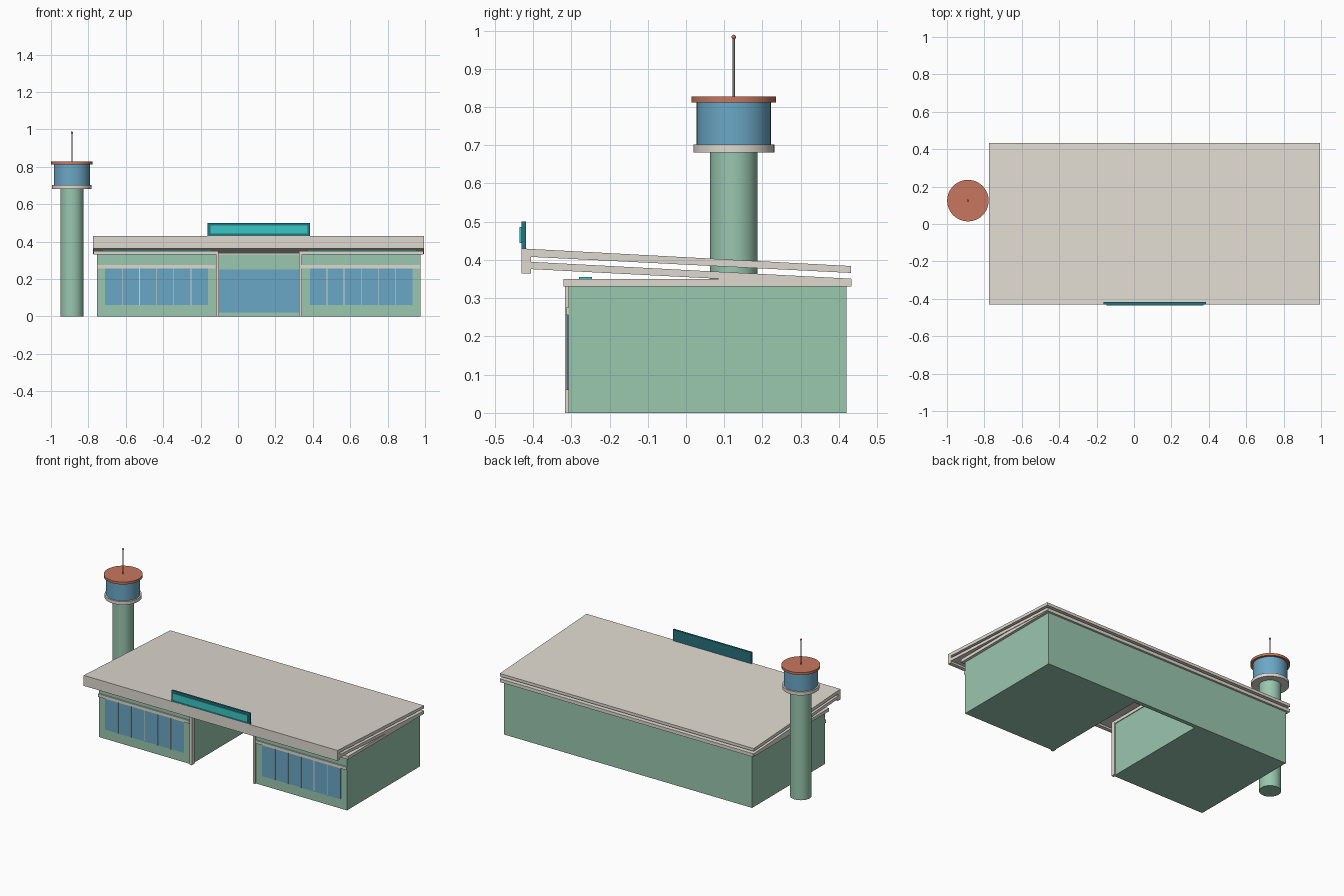
import bpy, bmesh
from mathutils import Vector

if "Cube" in bpy.data.objects:
    bpy.data.objects.remove(bpy.data.objects["Cube"])


def mat(name, rgb):
    m = bpy.data.materials.new(name)
    m.diffuse_color = (*rgb, 1)
    m.use_nodes = True
    m.node_tree.nodes["Principled BSDF"].inputs["Base Color"].default_value = m.diffuse_color
    return m


GREEN = mat("green_wall", (0.32, 0.57, 0.43))
CREAM = mat("cream_trim", (0.74, 0.70, 0.63))
GLASS = mat("blue_glass", (0.147, 0.39, 0.57))
RED = mat("terracotta", (0.58, 0.18, 0.11))
TEAL = mat("teal_light", (0.04, 0.57, 0.54))
DARK = mat("dark_teal", (0.02, 0.17, 0.20))
METAL = mat("metal", (0.35, 0.35, 0.35))


def finish(bm, name, material):
    bmesh.ops.recalc_face_normals(bm, faces=bm.faces)
    me = bpy.data.meshes.new(name)
    bm.to_mesh(me)
    bm.free()
    ob = bpy.data.objects.new(name, me)
    bpy.context.collection.objects.link(ob)
    me.materials.append(material)
    return ob


def prism(name, pts, offset, material):
    """Extrude a flat polygon of 3D points along an offset vector."""
    bm = bmesh.new()
    face = bm.faces.new([bm.verts.new(p) for p in pts])
    ext = bmesh.ops.extrude_face_region(bm, geom=[face], use_keep_orig=True)
    moved = [g for g in ext["geom"] if isinstance(g, bmesh.types.BMVert)]
    bmesh.ops.translate(bm, verts=moved, vec=Vector(offset))
    return finish(bm, name, material)


def box(name, x0, x1, y0, y1, z0, z1, material):
    pts = [(x0, y0, z0), (x1, y0, z0), (x1, y1, z0), (x0, y1, z0)]
    return prism(name, pts, (0, 0, z1 - z0), material)


def u_block(name, x0, x1, y0, y1, in0, in1, yin, z0, z1, material):
    """U-shaped footprint, open to the front."""
    pts = [(x0, y0), (in0, y0), (in0, yin), (in1, yin), (in1, y0),
           (x1, y0), (x1, y1), (x0, y1)]
    return prism(name, [(x, y, z0) for x, y in pts], (0, 0, z1 - z0), material)


def side_profile(name, yz, x0, x1, material):
    return prism(name, [(x0, y, z) for y, z in yz], (x1 - x0, 0, 0), material)


def cylinder(name, r, z0, z1, material, sides=48):
    bpy.ops.mesh.primitive_cylinder_add(
        vertices=sides, radius=r, depth=z1 - z0, location=(TX, TY, (z0 + z1) / 2))
    ob = bpy.context.object
    ob.name = name
    ob.data.materials.append(material)
    bpy.ops.object.shade_smooth_by_angle()
    return ob


# Terminal body with a deep central entrance recess
u_block("terminal_body", -0.755, 0.975, -0.307, 0.42, -0.11, 0.33, 0.395, 0, 0.33, GREEN)
u_block("eave_slab", -0.772, 0.992, -0.321, 0.433, -0.105, 0.327, 0.39, 0.33, 0.35, CREAM)
box("entrance_glass", -0.108, 0.328, 0.387, 0.395, 0.02, 0.25, GLASS)

# Double sloping roof, open gap between the layers, joined by the front fascia
RX0, RX1 = -0.775, 0.995
side_profile("lower_roof", [(-0.406, 0.376), (-0.406, 0.395), (0.432, 0.351), (0.432, 0.333)],
             RX0, RX1, CREAM)
side_profile("upper_roof", [(-0.43, 0.364), (-0.43, 0.43), (0.432, 0.384), (0.432, 0.366),
                            (-0.406, 0.408), (-0.406, 0.364)], RX0, RX1, CREAM)

# Wing fronts: windows, mullions, ledge, light strip and entrance pillar
wings = {
    "left": (-0.755, -0.12, -0.71, -0.16, -0.117),
    "right": (0.342, 0.975, 0.385, 0.932, 0.325),
}
for side, (lx0, lx1, wx0, wx1, px) in wings.items():
    box(side + "_window", wx0, wx1, -0.311, -0.305, 0.06, 0.256, GLASS)
    for i in range(1, 6):
        x = wx0 + (wx1 - wx0) * i / 6
        box(f"{side}_mullion_{i}", x - 0.002, x + 0.002, -0.314, -0.306, 0.06, 0.256, CREAM)
    box(side + "_ledge", lx0, lx1, -0.314, -0.305, 0.256, 0.275, CREAM)
    box(side + "_light_strip", lx0 + 0.03, lx1 - 0.02, -0.28, -0.246, 0.35, 0.356, TEAL)
    box(side + "_entrance_pillar", px, px + 0.016, -0.316, -0.29, 0, 0.335, CREAM)

# Blank sign panel standing on the fascia
box("sign_panel", -0.162, 0.385, -0.43, -0.418, 0.425, 0.5, DARK)
box("sign_face", -0.147, 0.371, -0.435, -0.429, 0.444, 0.486, TEAL)

# Control tower
TX, TY = -0.888, 0.125
cylinder("tower_shaft", 0.062, 0, 0.685, GREEN)
cylinder("tower_collar", 0.106, 0.681, 0.702, CREAM)
cylinder("tower_cabin", 0.097, 0.70, 0.815, GLASS)
cylinder("tower_cap", 0.111, 0.812, 0.827, RED)
cylinder("antenna", 0.0028, 0.825, 0.982, METAL, 12)
bpy.ops.mesh.primitive_uv_sphere_add(segments=16, ring_count=10, radius=0.006,
                                     location=(TX, TY, 0.983))
tip = bpy.context.object
tip.name = "antenna_tip"
tip.data.materials.append(RED)
bpy.ops.object.shade_smooth_by_angle()
